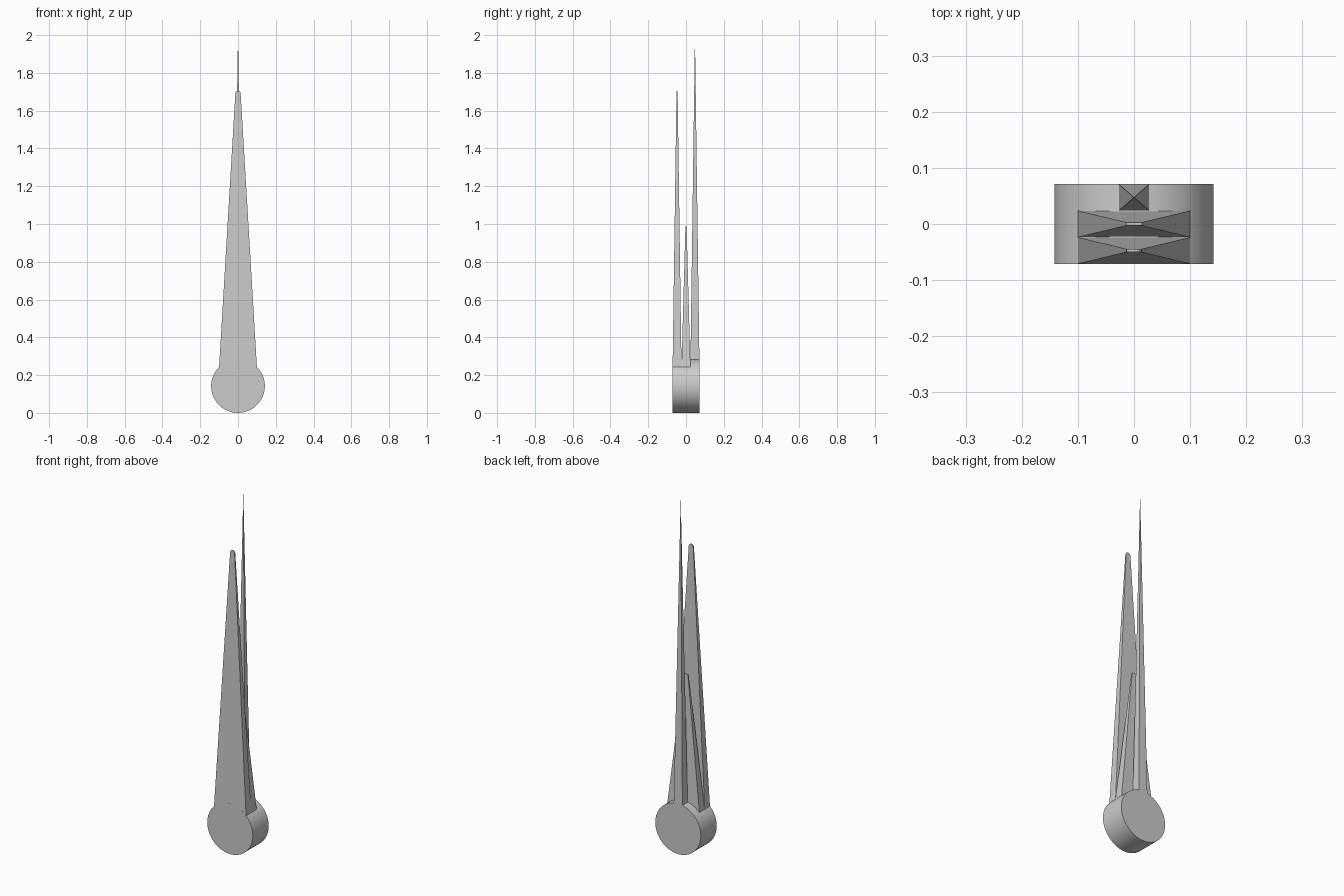
import bpy, bmesh
from math import sqrt, sin, cos, pi

if "Cube" in bpy.data.objects:
    bpy.data.objects.remove(bpy.data.objects["Cube"])

R = 0.142          # hub radius
T = 0.142 / 3      # thickness of one hand layer

def circle_z(x):
    return R + sqrt(R * R - x * x)

def build_hand(name, y, base_w, tip_w, tip_t, tip_z, rounded):
    """Tapered blade: outline in x/z, thickness shrinking towards the tip."""
    z0 = circle_z(base_w)
    right = [(base_w, z0)]
    if rounded:
        top = tip_z - tip_w
        tip = [(tip_w * cos(a * pi / 8), top + tip_w * sin(a * pi / 8)) for a in range(9)]
    else:
        tip = [(tip_w, tip_z), (-tip_w, tip_z)]
    outline = right + tip + [(-base_w, z0)]
    bm = bmesh.new()
    sides = []
    for s in (-1, 1):
        sides.append([bm.verts.new((x, y + s * (T / 2 if z <= z0 else tip_t), z))
                      for x, z in outline])
    front, back = sides
    bm.faces.new(front)
    bm.faces.new(back[::-1])
    n = len(outline)
    for i in range(n):
        j = (i + 1) % n
        bm.faces.new((front[j], front[i], back[i], back[j]))
    bmesh.ops.remove_doubles(bm, verts=bm.verts, dist=1e-5)
    bmesh.ops.recalc_face_normals(bm, faces=bm.faces)
    mesh = bpy.data.meshes.new(name)
    bm.to_mesh(mesh)
    bm.free()
    obj = bpy.data.objects.new(name, mesh)
    bpy.context.collection.objects.link(obj)
    return obj

# Round hub lying along y
bpy.ops.mesh.primitive_cylinder_add(vertices=96, radius=R, depth=3 * T,
                                    location=(0, 0, R), rotation=(pi / 2, 0, 0))
bpy.context.object.name = "hub"
bpy.ops.object.shade_smooth_by_angle()

# Three stacked hands, front to back
build_hand("minute_hand", -T, 0.10, 0.014, 0.003, 1.705, True)
build_hand("hour_hand", 0, 0.10, 0.014, 0.003, 0.99, False)

# Needle: four-sided spike
bpy.ops.mesh.primitive_cone_add(vertices=4, radius1=sqrt(0.5), radius2=0, depth=1,
                                rotation=(0, 0, pi / 4))
needle = bpy.context.object
needle.name = "second_hand"
bpy.ops.object.transform_apply(location=False, rotation=True, scale=False)
z0 = circle_z(0.027)
needle.scale = (0.054, T, 2 - z0)
needle.location = (0, T, (z0 + 2) / 2)
